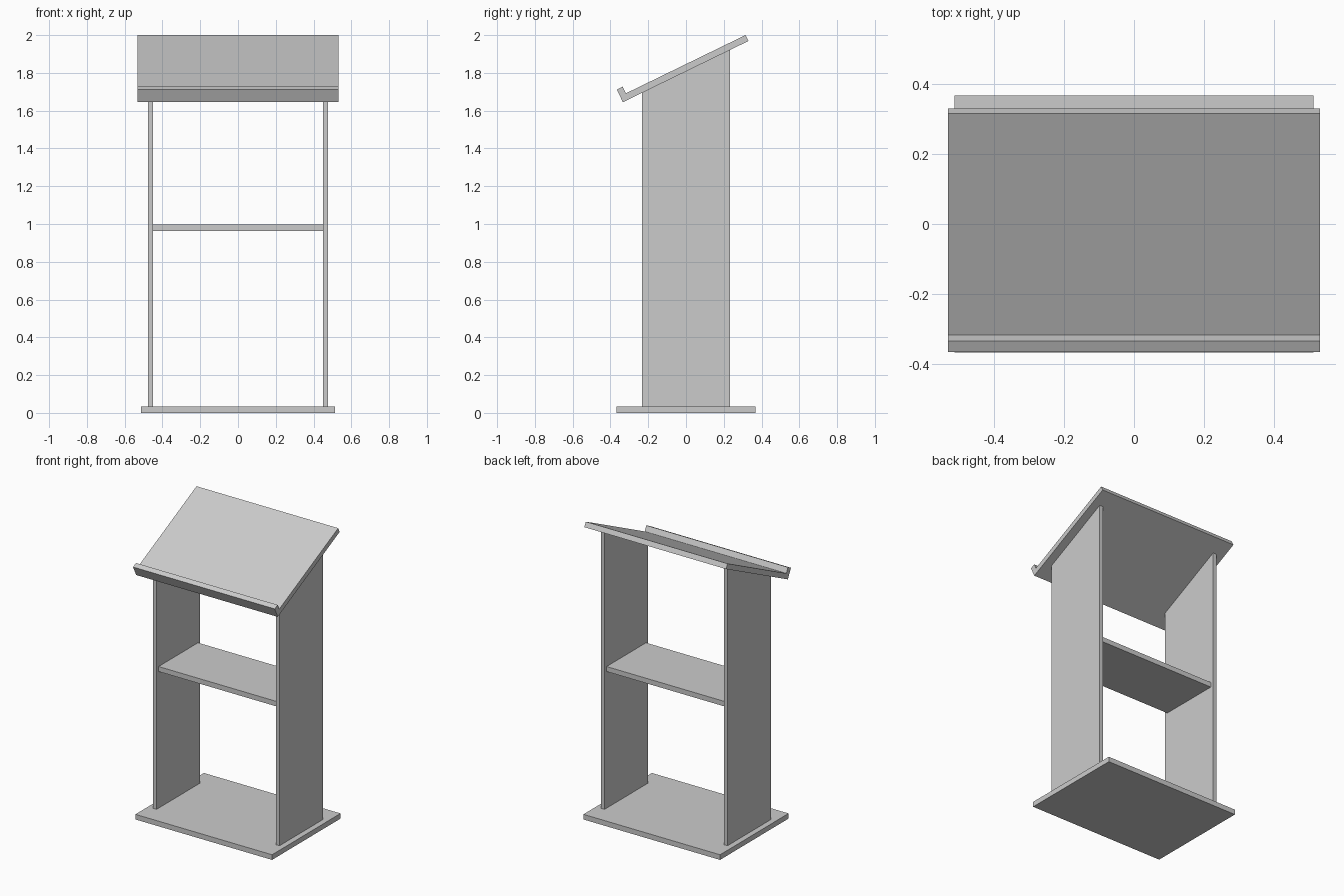
import bpy
import bmesh
from math import radians
from mathutils import Vector, Matrix

cube = bpy.data.objects.get("Cube")
if cube:
    bpy.data.objects.remove(cube, do_unlink=True)

grey = bpy.data.materials.new("plain grey")
grey.use_nodes = True
colour = (0.6, 0.6, 0.6, 1)
grey.diffuse_color = colour
grey.node_tree.nodes["Principled BSDF"].inputs["Base Color"].default_value = colour


def panel(name, outline, x0, x1):
    """Extrude a (y, z) outline from x0 to x1."""
    bm = bmesh.new()
    face = bm.faces.new([bm.verts.new((x0, y, z)) for y, z in outline])
    result = bmesh.ops.extrude_face_region(bm, geom=[face])
    verts = [v for v in result["geom"] if isinstance(v, bmesh.types.BMVert)]
    bmesh.ops.translate(bm, verts=verts, vec=(x1 - x0, 0, 0))
    bmesh.ops.recalc_face_normals(bm, faces=bm.faces)
    mesh = bpy.data.meshes.new(name)
    bm.to_mesh(mesh)
    bm.free()
    mesh.materials.append(grey)
    obj = bpy.data.objects.new(name, mesh)
    bpy.context.collection.objects.link(obj)
    return obj


def rectangle(depth, z0, z1):
    return [(-depth, z0), (depth, z0), (depth, z1), (-depth, z1)]


board = 0.035          # board thickness
side_depth = 0.234     # half depth of the side panels
heel = Vector((-0.334, 1.645))   # lowest corner of the sloped top
end = Vector((0.331, 1.969))     # far underside corner
along = (end - heel).normalized()
up = Vector((-along.y, along.x))


def underside(y):
    return heel.y + (y - heel.x) * along.y / along.x


# Base and middle shelf
panel("base", rectangle(0.368, 0, board), -0.514, 0.514)
panel("shelf", rectangle(0.212, 0.964, 0.998), -0.45, 0.45)

# Side panels with sloped tops
side = [(-side_depth, board), (side_depth, board),
        (side_depth, underside(side_depth)), (-side_depth, underside(-side_depth))]
panel("left_side", side, 0.449, 0.476)
panel("right_side", side, -0.476, -0.449)

# Sloped reading top with its front lip, as one L-shaped profile
length = (end - heel).length
lip = 0.074
profile = [(0, 0), (length, 0), (length, board), (board, board), (board, lip), (0, lip)]
panel("reading_top", [heel + along * a + up * b for a, b in profile], -0.533, 0.533)
